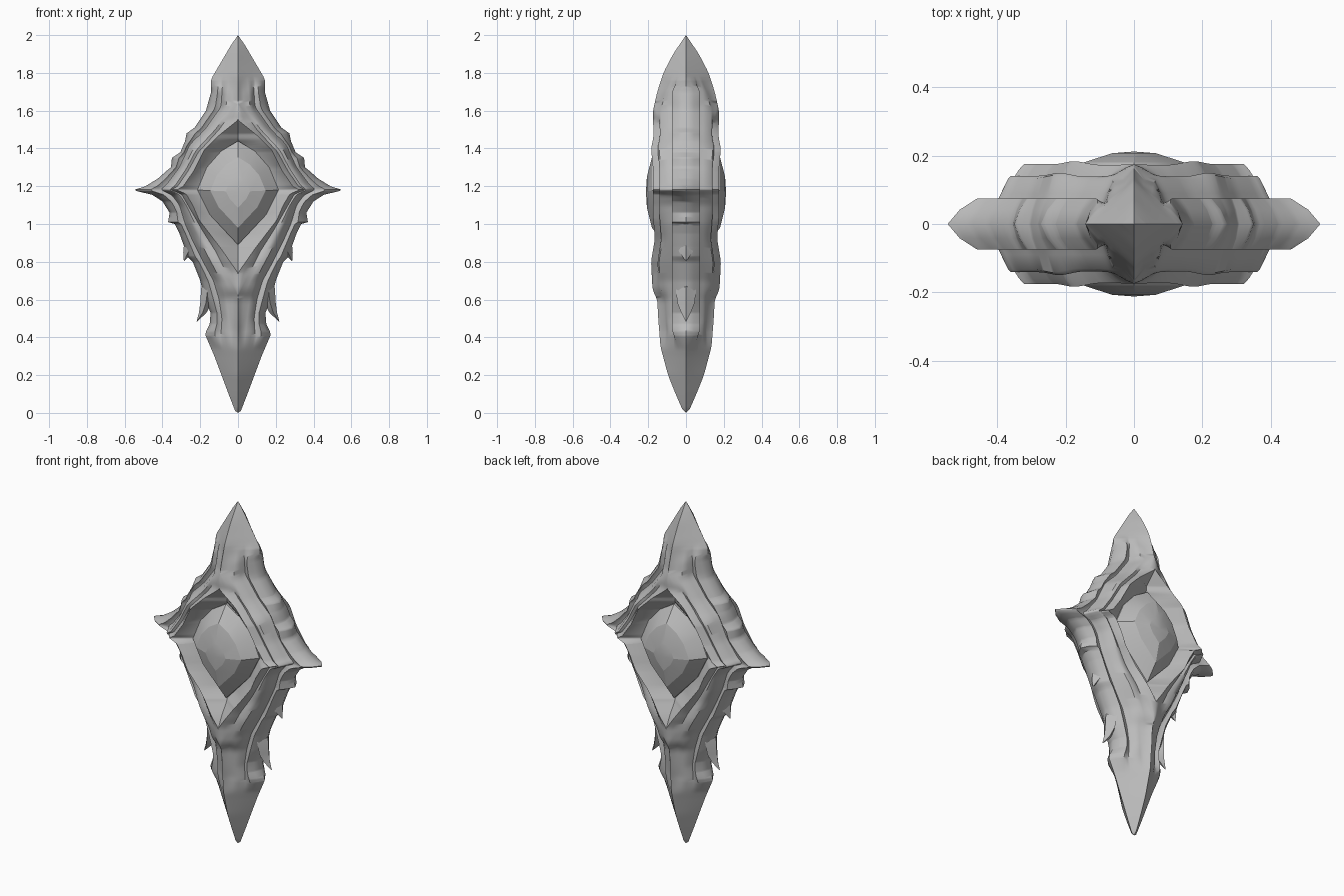
import bpy
import bmesh
from mathutils import Vector

cube = bpy.data.objects.get("Cube")
if cube:
    bpy.data.objects.remove(cube, do_unlink=True)

stone = bpy.data.materials.new("grey stone")
stone.use_nodes = True
grey = (0.5, 0.5, 0.5, 1)
stone.diffuse_color = grey
stone.node_tree.nodes["Principled BSDF"].inputs["Base Color"].default_value = grey


def linear(table, z):
    """Interpolate a (height, value) table that rises in height."""
    if z <= table[0][0]:
        return table[0][1]
    for (low, a), (high, b) in zip(table, table[1:]):
        if z <= high:
            return a + (b - a) * (z - low) / (high - low)
    return table[-1][1]


def soft(table, z, reach=0.02):
    """The same, with rounded corners."""
    steps = (-1, -0.5, 0, 0.5, 1)
    return sum(linear(table, z + reach * s) for s in steps) / len(steps)


def finish(name, bm, angle, mirror_axes):
    """Turn a bmesh into a mirrored, shaded object."""
    bmesh.ops.remove_doubles(bm, verts=bm.verts, dist=0.0004)
    mesh = bpy.data.meshes.new(name)
    bm.to_mesh(mesh)
    bm.free()
    mesh.materials.append(stone)
    obj = bpy.data.objects.new(name, mesh)
    bpy.context.collection.objects.link(obj)
    bpy.ops.object.select_all(action="DESELECT")
    obj.select_set(True)
    bpy.context.view_layer.objects.active = obj
    mirror = obj.modifiers.new("mirror", "MIRROR")
    mirror.use_axis = mirror_axes
    mirror.merge_threshold = 0.0005
    bpy.ops.object.modifier_apply(modifier=mirror.name)
    bm = bmesh.new()
    bm.from_mesh(obj.data)
    bmesh.ops.recalc_face_normals(bm, faces=bm.faces)
    bm.to_mesh(obj.data)
    bm.free()
    bpy.ops.object.shade_smooth_by_angle(angle=angle)


# Lines that flow down the frame: half width by height
opening = [(.88, 0), (1.05, .15), (1.18, .22), (1.3, .17), (1.38, .11), (1.45, 0)]
ring_crest = [(.74, 0), (.87, .09), (1.02, .205), (1.1, .24), (1.16, .275), (1.18, .325),
              (1.2, .29), (1.28, .235), (1.39, .18), (1.47, .1), (1.55, 0)]
ring_groove = [(.62, 0), (.85, .115), (.96, .185), (1.1, .265), (1.16, .3), (1.18, .355),
               (1.2, .32), (1.28, .265), (1.38, .21), (1.5, .1), (1.64, 0)]
band_crest = [(0, 0), (.42, .04), (.6, .06), (.7, .09), (.85, .17), (1, .245),
              (1.1, .285), (1.16, .325), (1.18, .385), (1.2, .35), (1.3, .285),
              (1.4, .235), (1.5, .14), (1.6, .065), (1.77, .05), (2, 0)]
band_groove = [(0, 0), (.42, .09), (.5, .085), (.6, .1), (.7, .13), (.8, .185), (.9, .235),
               (1, .28), (1.1, .31), (1.16, .355), (1.18, .42), (1.2, .385), (1.3, .31),
               (1.42, .255), (1.5, .175), (1.62, .09), (1.77, .08), (2, 0)]
# Outer edge with its thorns and the pointed side horns
edge = [(0, 0), (.01, .015), (.1, .05), (.3, .125), (.41, .172), (.43, .17), (.47, .15),
        (.53, .145), (.6, .175), (.7, .2), (.8, .24), (.83, .27), (.88, .285),
        (.95, .31), (1, .335), (1.01, .37), (1.06, .362), (1.12, .4), (1.155, .455),
        (1.175, .54), (1.182, .545), (1.2, .49), (1.24, .425), (1.28, .38), (1.3, .355),
        (1.35, .35), (1.38, .305), (1.44, .28), (1.48, .272), (1.51, .23),
        (1.6, .17), (1.7, .142), (1.76, .143), (1.78, .135), (1.95, .035), (2, 0)]
depth = [(0, 0), (.02, .02), (.1, .055), (.2, .095), (.35, .135), (.5, .147), (.6, .152),
         (.65, .177), (.8, .185), (.92, .165), (1.05, .175), (1.3, .175), (1.4, .185),
         (1.46, .172), (1.6, .175), (1.7, .152), (1.8, .12), (1.9, .068), (2, 0)]
# One where the section is a plain diamond, as at both spear tips
diamond = [(.34, 1), (.44, 0), (1.7, 0), (1.78, 1)]


def section(z):
    """Quarter cross-section of the frame at one height."""
    near_end = z < .05 or z > 1.95
    d = linear(depth, z) if near_end else soft(depth, z)
    w = linear(edge, z)
    tip = soft(diamond, z, 0.01)
    x_open, x_ring, x_cut = (linear(t, z) for t in (opening, ring_crest, ring_groove))
    x_band, x_groove = (min(linear(t, z) if near_end else soft(t, z, 0.012), w)
                        for t in (band_crest, band_groove))
    x_cut = min(x_cut, x_band)
    x_ring = min(x_ring, x_cut)
    y_open = d - .07 * min(1, x_ring / .09)
    cut = .04 * min(1, x_cut / .08)
    flare = w - x_groove
    points = [
        (0, y_open - .06 * min(1, x_open / .05)),
        (x_open, y_open),
        (x_ring, d),
        ((x_ring + x_cut) / 2, d - .4 * cut),
        (x_cut, d - cut),
        ((x_cut + x_band) / 2, d - .034),
        (x_band, d - .042),
        (x_band + .6 * (x_groove - x_band), .09),
        (x_groove, .062),
        (x_groove + .15 * flare, .064),
        (x_groove + .4 * flare, .074),
        (x_groove + .75 * flare, .042),
        (w, 0),
    ]
    slope = d / max(w, .0001)
    return [Vector((x, -((1 - tip) * y + tip * (d - slope * x)), z)) for x, y in points]


# Carved frame, lofted from tip to tip
bm = bmesh.new()
steps = 180
heights = sorted({round(2 * i / steps, 4) for i in range(steps + 1)} | {z for z, _ in edge})
rows = [[bm.verts.new(p) for p in section(z)] for z in heights]
for lower, upper in zip(rows, rows[1:]):
    for i in range(len(lower) - 1):
        bm.faces.new((lower[i], lower[i + 1], upper[i + 1], upper[i]))
finish("carved_frame", bm, 0.8, (True, True, False))

# Faceted gem: shrinking rings that rise to a blunt point, front and back
bm = bmesh.new()
middle = 1.17
half = [(0, 1.44), (.09, 1.385), (.165, 1.3), (.215, 1.18), (.15, 1.05), (0, .89)]
outline = half + [(-x, z) for x, z in half[-2:0:-1]]
rings = []
for scale, y in ((1, 0), (1, .11), (.68, .18), (.3, .207)):
    rings.append([bm.verts.new((x * scale, -y, middle + (z - middle) * scale))
                  for x, z in outline])
count = len(outline)
for inner, outer in zip(rings[1:], rings):
    for i in range(count):
        j = (i + 1) % count
        bm.faces.new((outer[i], outer[j], inner[j], inner[i]))
apex = bm.verts.new((0, -.212, middle))
for i in range(count):
    bm.faces.new((rings[-1][i], rings[-1][(i + 1) % count], apex))
finish("gem", bm, 0.25, (False, True, False))


def claw(name, path):
    """Curved claw with a diamond section, mirrored to the other side."""
    bm = bmesh.new()
    loops = []
    for x, z, wide, thick in path:
        loops.append([bm.verts.new((x + wide * a, thick * b, z))
                      for a, b in ((1, 0), (0, 1), (-1, 0), (0, -1))])
    for a, b in zip(loops, loops[1:]):
        for i in range(len(a)):
            j = (i + 1) % len(a)
            bm.faces.new((a[i], a[j], b[j], b[i]))
    bm.faces.new(loops[0])
    finish(name, bm, 0.9, (True, False, False))


# Hooked claws above the lower spear tip, and the smaller pair over them
claw("lower_claws", [(.15, .74, .03, .03), (.16, .66, .035, .055), (.17, .58, .03, .045),
                     (.187, .53, .02, .025), (.217, .485, .002, .002)])
claw("middle_claws", [(.25, .97, .03, .06), (.255, .9, .03, .06),
                      (.265, .85, .025, .035), (.285, .805, .002, .002)])
